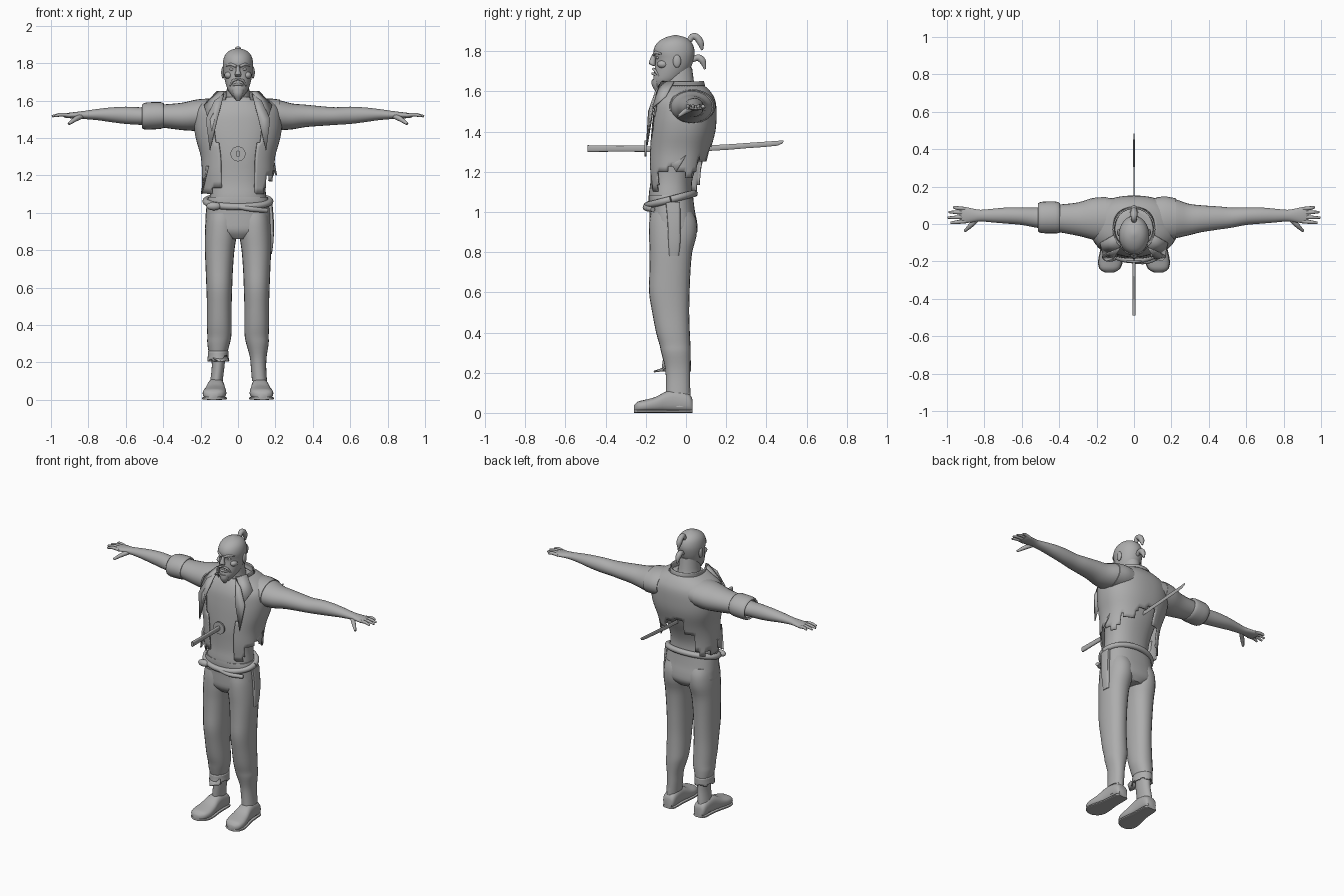
import bpy, bmesh, math, random
from mathutils import Vector

random.seed(4)
grey = bpy.data.materials.new("plain_grey")
grey.diffuse_color = (0.42, 0.42, 0.42, 1)


def finish(name, bm):
    bmesh.ops.recalc_face_normals(bm, faces=bm.faces[:])
    me = bpy.data.meshes.new(name)
    bm.to_mesh(me)
    bm.free()
    me.materials.append(grey)
    ob = bpy.data.objects.new(name, me)
    bpy.context.collection.objects.link(ob)
    return ob


def catmull(rows, sub):
    """Smoothly resample a list of number tuples."""
    out = []
    for i in range(len(rows) - 1):
        p = [rows[max(0, min(len(rows) - 1, i + k))] for k in (-1, 0, 1, 2)]
        for s in range(sub):
            t = s / sub
            out.append([0.5 * (2 * b + (c - a) * t + (2 * a - 5 * b + 4 * c - d) * t * t
                               + (3 * b - a - 3 * c + d) * t ** 3) for a, b, c, d in zip(*p)])
    return out + [list(rows[-1])]


def tube(name, rows, axis="z", n=24, power=2.0, sub=3, keep=None):
    """Loft rings (x, y, z, half width, half depth) lying across an axis."""
    u, v = {"z": ((1, 0, 0), (0, 1, 0)), "x": ((0, 1, 0), (0, 0, 1)),
            "y": ((1, 0, 0), (0, 0, 1))}[axis]
    u, v = Vector(u), Vector(v)
    bm = bmesh.new()
    rings = []
    for x, y, z, a, b in catmull(rows, sub):
        ring = []
        for i in range(n):
            t = 2 * math.pi * i / n
            c, s = math.cos(t), math.sin(t)
            c = math.copysign(abs(c) ** (2 / power), c)
            s = math.copysign(abs(s) ** (2 / power), s)
            ring.append(bm.verts.new(Vector((x, y, z)) + u * c * a + v * s * b))
        rings.append(ring)
    for lo, hi in zip(rings, rings[1:]):
        for i in range(n):
            j = (i + 1) % n
            f = bm.faces.new((lo[i], lo[j], hi[j], hi[i]))
            if keep and not keep(360 * (i + 0.5) / n, f.calc_center_median()):
                bm.faces.remove(f)
    if not keep:
        bm.faces.new(rings[0])
        bm.faces.new(rings[-1])
    return finish(name, bm)


def body(rows):
    """Turn (z, front y, back y, half width) into rings."""
    return [(0, (f + b) / 2, z, w, (b - f) / 2) for z, f, b, w in rows]


def blob(name, loc, size):
    bm = bmesh.new()
    bmesh.ops.create_uvsphere(bm, u_segments=16, v_segments=10, radius=1)
    for p in bm.verts:
        p.co = Vector(loc) + Vector(a * b for a, b in zip(p.co, size))
    return finish(name, bm)


def strand(name, pts, radii, sub=4):
    """Round bevelled curve along points."""
    cu = bpy.data.curves.new(name, "CURVE")
    cu.dimensions = "3D"
    cu.bevel_depth, cu.bevel_resolution, cu.use_fill_caps = 1, 3, True
    sp = cu.splines.new("POLY")
    rows = catmull([(*p, r) for p, r in zip(pts, radii)], sub)
    sp.points.add(len(rows) - 1)
    for q, r in zip(sp.points, rows):
        q.co, q.radius = (*r[:3], 1), r[3]
    cu.materials.append(grey)
    ob = bpy.data.objects.new(name, cu)
    bpy.context.collection.objects.link(ob)
    return ob


def thicken(ob, t):
    m = ob.modifiers.new("thickness", "SOLIDIFY")
    m.thickness, m.offset = t, 0


def plate(name, pts, t=0.008):
    bm = bmesh.new()
    bm.faces.new([bm.verts.new(p) for p in pts])
    thicken(finish(name, bm), t)


# head, neck and bare torso
tube("head", body([(1.612, -.152, -.10, .02), (1.65, -.163, -.03, .05), (1.68, -.16, .0, .063),
                   (1.72, -.155, .025, .073), (1.76, -.152, .038, .079), (1.80, -.162, .043, .081),
                   (1.84, -.145, .03, .071), (1.867, -.105, .0, .045), (1.88, -.06, -.045, .006)]), n=32)
tube("neck", body([(1.56, -.12, .07, .085), (1.62, -.115, .045, .065), (1.72, -.11, .03, .055)]))
tube("torso", body([(1.0, -.178, .04, .16), (1.08, -.185, .03, .152), (1.15, -.177, .03, .145),
                    (1.22, -.176, .05, .15), (1.3, -.178, .085, .165), (1.4, -.172, .12, .2),
                    (1.47, -.165, .135, .21), (1.53, -.155, .13, .2), (1.58, -.135, .105, .16),
                    (1.62, -.11, .065, .09)]), n=32, power=2.3)

# face
tube("nose", [(0, -.155, 1.785, .009, .012), (0, -.165, 1.76, .011, .014),
              (0, -.168, 1.738, .018, .016), (0, -.158, 1.726, .012, .006)], n=12)
tube("beard", [(0, -.142, 1.60, .010, .010), (0, -.148, 1.63, .026, .022),
               (0, -.143, 1.66, .034, .027)], n=16)
strand("mouth", [(-.032, -.142, 1.68), (0, -.166, 1.688), (.032, -.142, 1.68)], [.005, .007, .005])
for s in (-1, 1):
    blob("eye", (s * .032, -.141, 1.768), (.014, .008, .008))
    strand("eyebrow", [(s * .062, -.122, 1.787), (s * .035, -.15, 1.793), (s * .01, -.16, 1.782)],
           [.005, .008, .007])
    strand("moustache", [(s * .004, -.163, 1.712), (s * .028, -.155, 1.705), (s * .042, -.135, 1.675)],
           [.006, .007, .004])
    blob("ear", (s * .08, -.045, 1.75), (.010, .02, .032))
    blob("cheek", (s * .05, -.115, 1.735), (.022, .028, .02))

# tied hair
strand("topknot", [(0, .01, 1.835), (0, .03, 1.872), (0, .055, 1.868), (0, .073, 1.84), (0, .08, 1.805)],
       [.012, .016, .018, .017, .005])
strand("hair_tail", [(0, .03, 1.755), (0, .06, 1.768), (0, .083, 1.75), (0, .095, 1.71)],
       [.012, .017, .017, .005])


# ragged open vest
def hem(a):
    if a < 40 or a >= 320:
        return 1.2
    if a < 70:
        return 1.27
    if a < 105:
        return 1.33
    if a < 125:
        return 1.23
    return 1.12


steps = [random.uniform(-.025, .025) for _ in range(24)]


def vest_keep(a, c):
    opening = 24 + 14 * max(0, (c.z - 1.3) / .3)
    return abs(a - 270) > opening and c.z > hem(a) + steps[int(a / 15) % 24]


vest = tube("vest", body([(1.08, -.17, .085, .185), (1.2, -.185, .092, .188), (1.3, -.187, .115, .195),
                          (1.4, -.182, .142, .222), (1.48, -.175, .148, .232), (1.55, -.165, .143, .222),
                          (1.595, -.14, .12, .175), (1.625, -.12, .09, .11)]),
            n=72, power=2.3, sub=4, keep=vest_keep)
thicken(vest, .008)
collar = tube("collar", [(0, -.02, 1.59, .115, .10), (0, -.025, 1.625, .105, .115), (0, -.03, 1.65, .11, .115)],
              n=48, keep=lambda a, c: abs(a - 270) > 38)
thicken(collar, .008)
for s in (-1, 1):
    plate("lapel", [(s * .075, -.13, 1.635), (s * .125, -.15, 1.60), (s * .172, -.172, 1.5),
                    (s * .15, -.195, 1.33), (s * .11, -.185, 1.5)])
    plate("collar_point", [(s * .075, -.125, 1.645), (s * .11, -.06, 1.65), (s * .18, -.10, 1.575),
                           (s * .165, -.165, 1.52)])
plate("torn_strip_left", [(-.16, -.15, 1.25), (-.185, -.05, 1.25), (-.19, -.07, 1.13), (-.195, -.12, 1.10)])
plate("torn_strip_right", [(.17, -.10, 1.28), (.19, 0, 1.28), (.205, -.05, 1.2)])

# arms and hands
for s in (-1, 1):
    rows = [(.05, .02, 1.53, .11, .078), (.16, .027, 1.527, .115, .08), (.22, .028, 1.522, .105, .08),
            (.29, .024, 1.515, .085, .069), (.36, .028, 1.518, .072, .06), (.45, .032, 1.517, .062, .052),
            (.52, .034, 1.517, .054, .047), (.6, .042, 1.521, .047, .046), (.68, .045, 1.524, .043, .039),
            (.75, .045, 1.525, .037, .030), (.82, .045, 1.523, .031, .022), (.86, .046, 1.522, .036, .018),
            (.91, .048, 1.52, .044, .014), (.932, .048, 1.52, .038, .009)]
    tube("arm", [(s * r[0], *r[1:]) for r in rows], "x")
    for y, y2, tip in ((.014, .006, .98), (.037, .034, .995), (.060, .064, .99), (.081, .09, .965)):
        strand("finger", [(s * .90, y, 1.52), (s * .945, (y + y2) / 2, 1.525), (s * tip, y2, 1.516)],
               [.010, .010, .006])
    strand("thumb", [(s * .835, .03, 1.517), (s * .87, -.005, 1.50), (s * .905, -.038, 1.475)],
           [.014, .013, .007])

# one long sleeve with a rolled cuff, one torn short sleeve
tube("long_sleeve", [(-.15, .025, 1.527, .119, .084), (-.22, .028, 1.522, .111, .084),
                     (-.30, .026, 1.515, .089, .073), (-.40, .03, 1.517, .074, .062),
                     (-.46, .033, 1.517, .066, .056)], "x")
cuff = tube("rolled_cuff", [(-.40, .032, 1.52, .074, .06), (-.42, .035, 1.52, .079, .066),
                            (-.49, .035, 1.517, .078, .066), (-.51, .035, 1.515, .07, .058)], "x",
            keep=lambda a, c: True)
thicken(cuff, .012)
tube("short_sleeve", [(.12, .025, 1.527, .118, .083), (.17, .027, 1.526, .12, .085),
                      (.225, .028, 1.522, .109, .083)], "x")

# trousers
tube("trouser_seat", body([(.86, -.15, .03, .06), (.9, -.178, .056, .165), (.95, -.182, .055, .174),
                           (1.0, -.182, .045, .172), (1.06, -.186, .037, .165),
                           (1.085, -.185, .035, .158)]), n=32, power=2.5)
for s in (-1, 1):
    rows = [(.23, .108, -.042, .045, .063), (.3, .104, -.05, .06, .073), (.34, .1, -.055, .064, .077),
            (.4, .1, -.065, .066, .084), (.5, .1, -.076, .066, .092), (.6, .1, -.083, .069, .101),
            (.7, .1, -.08, .073, .102), (.8, .098, -.075, .079, .106), (.88, .092, -.066, .085, .118),
            (.95, .088, -.065, .084, .118), (1.0, .085, -.07, .08, .105)]
    if s > 0:
        rows = [(.10, .115, -.04, .040, .06), (.17, .11, -.04, .041, .06)] + rows
    tube("trouser_leg", [(s * r[1], r[2], r[0], r[3], r[4]) for r in rows], power=2.2)
    # ankle boots
    tube("boot_shaft", [(s * .12, -.035, .03, .04, .06), (s * .115, -.037, .1, .034, .06),
                        (s * .106, -.04, .18, .034, .057), (s * .105, -.04, .27, .04, .06)])
    boot = [(.033, .115, .03, .03), (.015, .115, .042, .045), (-.05, .117, .045, .055),
            (-.10, .119, .049, .051), (-.15, .122, .058, .038), (-.2, .126, .063, .031),
            (-.24, .13, .052, .026), (-.26, .132, .022, .016)]
    tube("boot_foot", [(s * x, y, h + .004, w, h) for y, x, w, h in boot], "y", power=2.6)
    tube("boot_sole", [(s * x, y, .008, w * 1.05, .008) for y, x, w, h in boot], "y", power=4)

# torn hem on the shorter trouser leg
torn = tube("torn_hem", [(-.105, -.05, .20, .058, .072), (-.106, -.047, .225, .053, .07),
                         (-.106, -.046, .26, .052, .068)], n=32,
            keep=lambda a, c: c.z > .205 + .014 * (int(a / 30) % 2))
thicken(torn, .006)
plate("hem_flap", [(-.14, -.10, .225), (-.06, -.10, .235), (-.05, -.12, .21), (-.10, -.16, .205)])

# waist roll, knot, belt dagger and hanging sash
strand("waist_roll", [(.172 * math.cos(t), -.076 + .117 * math.sin(t), 1.062 + .03 * math.sin(t))
                      for t in (i * math.pi / 10 for i in range(21))], [.018] * 21)
blob("waist_knot", (-.13, -.18, 1.035), (.04, .022, .022))
strand("belt_dagger", [(-.02, -.198, 1.035), (.07, -.2, 1.02), (.155, -.165, 1.012)], [.011, .014, .012])
tube("hanging_sash", [(.165, -.06, .78, .016, .024), (.174, -.058, .85, .016, .03),
                      (.178, -.06, .95, .014, .032), (.172, -.065, 1.05, .012, .036)], power=4, n=16)

# sword run through the body
tube("sword_hilt", [(0, -.49, 1.315, .009, .017), (0, -.34, 1.315, .008, .015),
                    (0, -.2, 1.315, .009, .016)], "y", n=16, power=3)
tube("sword_guard", [(0, -.206, 1.315, .040, .040), (0, -.196, 1.315, .040, .040)], "y", n=32, sub=1)
tube("sword_blade", [(0, -.2, 1.312, .004, .014), (0, .12, 1.318, .004, .014), (0, .3, 1.33, .004, .013),
                     (0, .455, 1.342, .004, .012), (0, .485, 1.352, .001, .003)], "y", n=8, sub=2)

# smooth shading with sharp edges kept
meshes = [o for o in bpy.data.objects if o.type == "MESH"]
for o in meshes:
    o.select_set(True)
bpy.context.view_layer.objects.active = meshes[0]
bpy.ops.object.shade_smooth_by_angle(angle=math.radians(40))
